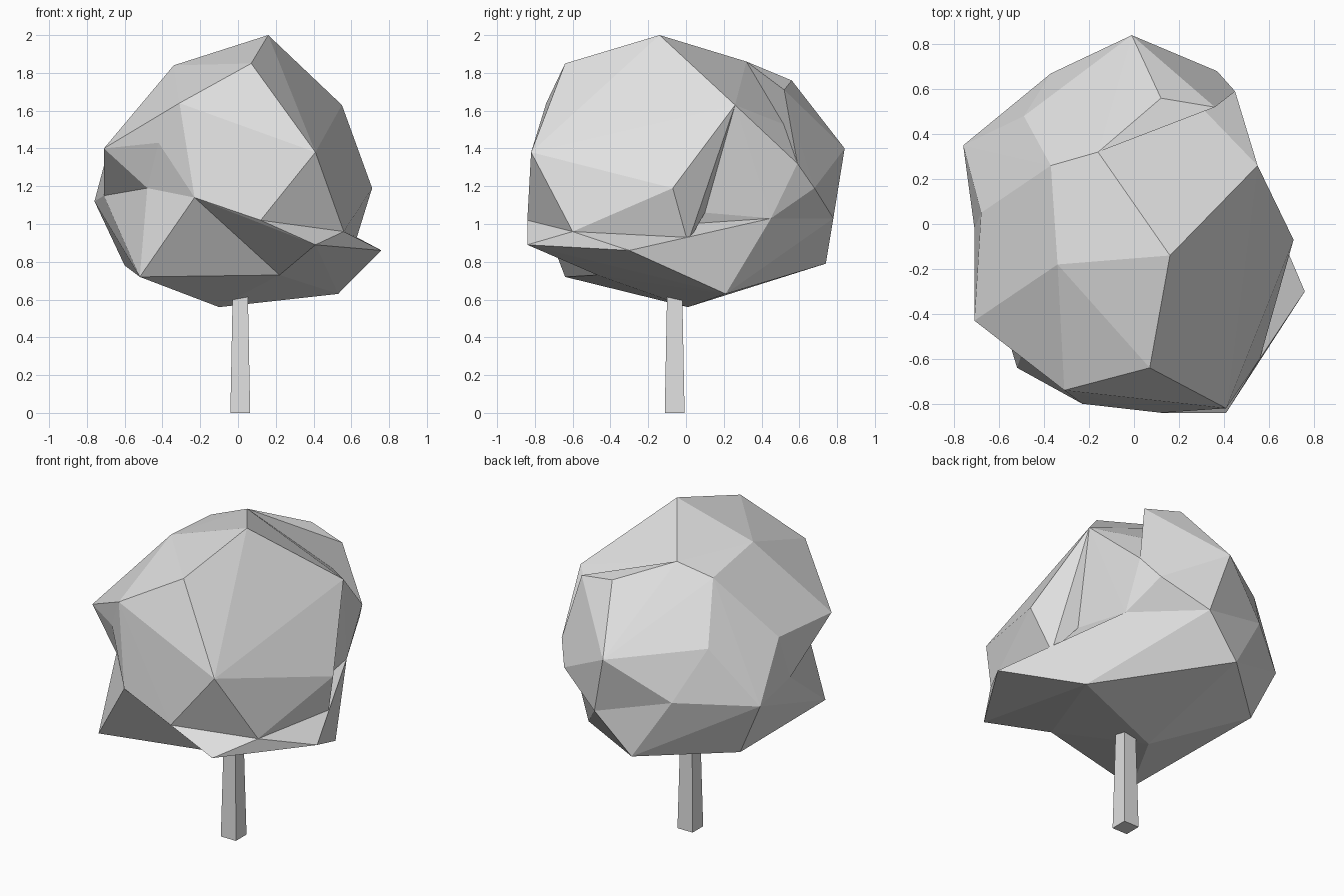
import bpy
import bmesh

# Remove the default cube only
default_cube = bpy.data.objects.get("Cube")
if default_cube:
    bpy.data.objects.remove(default_cube, do_unlink=True)

# One plain grey for the whole tree
grey = bpy.data.materials.new("plain_grey")
grey.use_nodes = True
grey.diffuse_color = (0.75, 0.75, 0.75, 1)
grey.node_tree.nodes["Principled BSDF"].inputs["Base Color"].default_value = (0.75, 0.75, 0.75, 1)

# Corner points of the faceted crown, named by where they sit
corner = {
    "peak": (.16, -.14, 2),
    "front_top": (.07, -.64, 1.85),
    "side_top": (.55, .26, 1.63),
    "side_nose": (.71, -.07, 1.19),
    "front_cheek": (.41, -.82, 1.38),
    "front_side_low": (.56, -.6, .96),
    "front_low": (.12, -.84, 1.02),
    "front_mid": (-.23, -.8, 1.14),
    "front_brow": (-.31, -.74, 1.64),
    "front_dent": (-.42, -.65, 1.43),
    "far_front": (-.71, -.43, 1.4),
    "far_dent": (-.48, -.52, 1.19),
    "far_low": (-.71, -.02, 1.15),
    "far_tip": (-.76, .35, 1.12),
    "far_mid": (-.68, .05, 1.42),
    "far_shoulder": (-.34, -.18, 1.84),
    "far_crease": (-.44, -.26, 1.67),
    "far_back_top": (-.37, .26, 1.79),
    "far_back_mid": (-.49, .48, 1.46),
    "far_back_low": (-.37, .67, 1.16),
    "back_top": (-.16, .32, 1.86),
    "back_ridge": (.12, .56, 1.76),
    "back_ridge_end": (.36, .52, 1.71),
    "back_tip": (-.01, .84, 1.4),
    "back_side": (.45, .59, 1.32),
    "back_notch": (.37, .68, 1.19),
    "back_notch_low": (.14, .68, 1.01),
    "back_low": (.09, .78, 1.03),
    "side_fold": (.5, .1, 1.06),
    "side_low": (.62, .01, .9),
    "skirt_back_side": (.44, .45, 1.03),
    "skirt_tip": (.76, -.3, .86),
    "skirt_front": (.41, -.84, .89),
    "skirt_far": (-.52, -.64, .72),
    "under_front": (.22, -.47, .73),
    "under_side": (.53, .21, .63),
    "under_far": (-.6, .32, .78),
    "under_back": (-.14, .74, .79),
    "bottom": (-.1, .01, .56),
}


def finish(name, bm):
    """Turn a bmesh into a flat-shaded grey object."""
    bmesh.ops.recalc_face_normals(bm, faces=bm.faces)
    mesh = bpy.data.meshes.new(name)
    bm.to_mesh(mesh)
    bm.free()
    mesh.materials.append(grey)
    obj = bpy.data.objects.new(name, mesh)
    bpy.context.collection.objects.link(obj)


def faceted_mass(name, keys):
    """Wrap the named corners in a faceted shell."""
    bm = bmesh.new()
    for key in keys:
        bm.verts.new(corner[key])
    bmesh.ops.convex_hull(bm, input=bm.verts)
    loose = [v for v in bm.verts if not v.link_faces]
    bmesh.ops.delete(bm, geom=loose, context="VERTS")
    finish(name, bm)


# Main foliage, without the corners that project past its folds
names = list(corner)
projecting = ["side_nose", "far_front", "back_ridge", "back_ridge_end", "side_low"]
low = names[names.index("skirt_tip"):]
faceted_mass("crown_core", [n for n in names if n not in projecting + low])

# Projecting lobes around the core
faceted_mass("side_lobe", ["peak", "front_top", "side_top", "side_nose", "front_cheek",
                           "front_side_low", "side_low", "side_fold"])
faceted_mass("back_lobe", ["back_top", "far_back_top", "back_ridge", "back_ridge_end",
                           "back_tip", "back_side", "back_notch"])
faceted_mass("far_lobe", ["far_front", "front_brow", "front_dent", "far_dent", "far_low",
                          "far_mid", "far_crease", "far_shoulder"])

# Lower foliage and its flared front lip
faceted_mass("crown_skirt", ["skirt_far", "under_front", "under_side", "under_far", "under_back",
                             "bottom", "front_mid", "far_dent", "far_low", "far_tip",
                             "far_back_low", "back_low", "back_notch_low", "skirt_back_side",
                             "side_low"])
faceted_mass("skirt_lip", ["skirt_tip", "skirt_front", "front_side_low", "front_low", "front_mid",
                           "under_front", "under_side", "side_low", "skirt_back_side"])

# Slightly tapered square trunk, its top hidden in the foliage
bm = bmesh.new()
bmesh.ops.create_cube(bm, size=1)
for v in bm.verts:
    top = v.co.z > 0
    width = .08 if top else .105
    v.co = (v.co.x * width + .012, v.co.y * width - .06, .64 if top else 0)
finish("trunk", bm)
